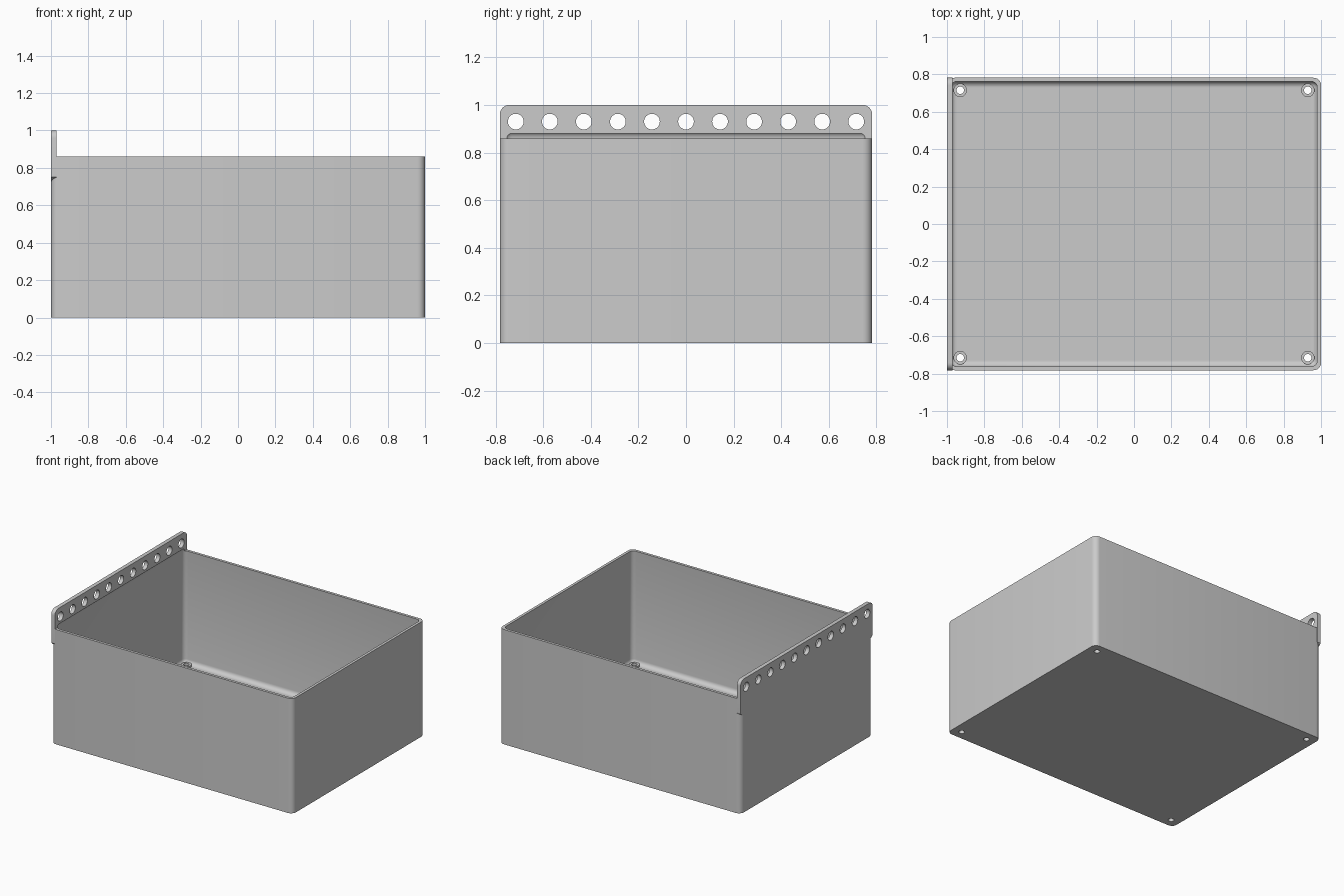
import bpy, bmesh, math
from mathutils import Matrix

cube = bpy.data.objects.get("Cube")
if cube:
    bpy.data.objects.remove(cube, do_unlink=True)

HALF_X, HALF_Y, RIM = 1.0, 0.782, 0.86
WALL, FLOOR = 0.02, 0.02

grey = bpy.data.materials.new("light_grey")
grey.use_nodes = True
grey.diffuse_color = (0.6, 0.6, 0.6, 1)
grey.node_tree.nodes["Principled BSDF"].inputs["Base Color"].default_value = (0.6, 0.6, 0.6, 1)


def finish(bm, name):
    bmesh.ops.recalc_face_normals(bm, faces=bm.faces)
    mesh = bpy.data.meshes.new(name)
    bm.to_mesh(mesh)
    bm.free()
    mesh.materials.append(grey)
    obj = bpy.data.objects.new(name, mesh)
    bpy.context.collection.objects.link(obj)
    return obj


def rounded_box(name, hx, hy, z0, z1, radius, only_upright):
    bm = bmesh.new()
    size = Matrix.Diagonal((2 * hx, 2 * hy, z1 - z0, 1))
    bmesh.ops.create_cube(bm, size=1, matrix=Matrix.Translation((0, 0, (z0 + z1) / 2)) @ size)
    edges = [e for e in bm.edges
             if not only_upright or abs(e.verts[0].co.z - e.verts[1].co.z) > 0.1]
    bmesh.ops.bevel(bm, geom=edges, offset=radius, segments=6, profile=0.5, affect='EDGES')
    return finish(bm, name)


def cylinders(name, centres, radius, depth, turn=Matrix()):
    bm = bmesh.new()
    for c in centres:
        bmesh.ops.create_cone(bm, cap_ends=True, segments=32, radius1=radius, radius2=radius,
                              depth=depth, matrix=Matrix.Translation(c) @ turn)
    return finish(bm, name)


def combine(body, other, operation):
    mod = body.modifiers.new(operation.lower(), 'BOOLEAN')
    mod.operation, mod.object, mod.solver = operation, other, 'EXACT'
    bpy.context.view_layer.objects.active = body
    bpy.ops.object.modifier_apply(modifier=mod.name)
    bpy.data.objects.remove(other, do_unlink=True)


# Outer block with rounded upright corners
bin_body = rounded_box("storage_bin", HALF_X, HALF_Y, 0, RIM, 0.04, True)

# Hanging flange: rounded top corners, sloped lower ends
r = 0.04
half = [(0.72, 0.70), (HALF_Y, 0.75)]
half += [(HALF_Y - r + r * math.cos(a), 1 - r + r * math.sin(a))
         for a in (math.radians(15 * i) for i in range(7))]
outline = half + [(-y, z) for y, z in reversed(half)]
bm = bmesh.new()
face = bm.faces.new([bm.verts.new((-HALF_X, y, z)) for y, z in outline])
out = bmesh.ops.extrude_face_region(bm, geom=[face])
for v in out["geom"]:
    if isinstance(v, bmesh.types.BMVert):
        v.co.x += 0.03
combine(bin_body, finish(bm, "flange"), 'UNION')

# Hollow interior, rounded at the floor and under the flange
cavity = rounded_box("cavity", HALF_X - WALL, HALF_Y - WALL, FLOOR, 0.89, 0.032, False)
combine(bin_body, cavity, 'DIFFERENCE')

# Floor bosses with drain holes
corners = [(sx * 0.929, sy * 0.715) for sx in (-1, 1) for sy in (-1, 1)]
combine(bin_body, cylinders("bosses", [(x, y, 0.02) for x, y in corners], 0.036, 0.03), 'UNION')
combine(bin_body, cylinders("drains", [(x, y, 0.02) for x, y in corners], 0.02, 0.2), 'DIFFERENCE')

# Row of hanging holes
row = [(-HALF_X, 0.143 * i, 0.93) for i in range(-5, 6)]
combine(bin_body, cylinders("hang_holes", row, 0.033, 0.2, Matrix.Rotation(math.pi / 2, 4, 'Y')),
        'DIFFERENCE')

# Smooth rounded corners, keep hard edges
bpy.ops.object.select_all(action='DESELECT')
bin_body.select_set(True)
bpy.context.view_layer.objects.active = bin_body
bpy.ops.object.shade_smooth_by_angle(angle=math.radians(30))
